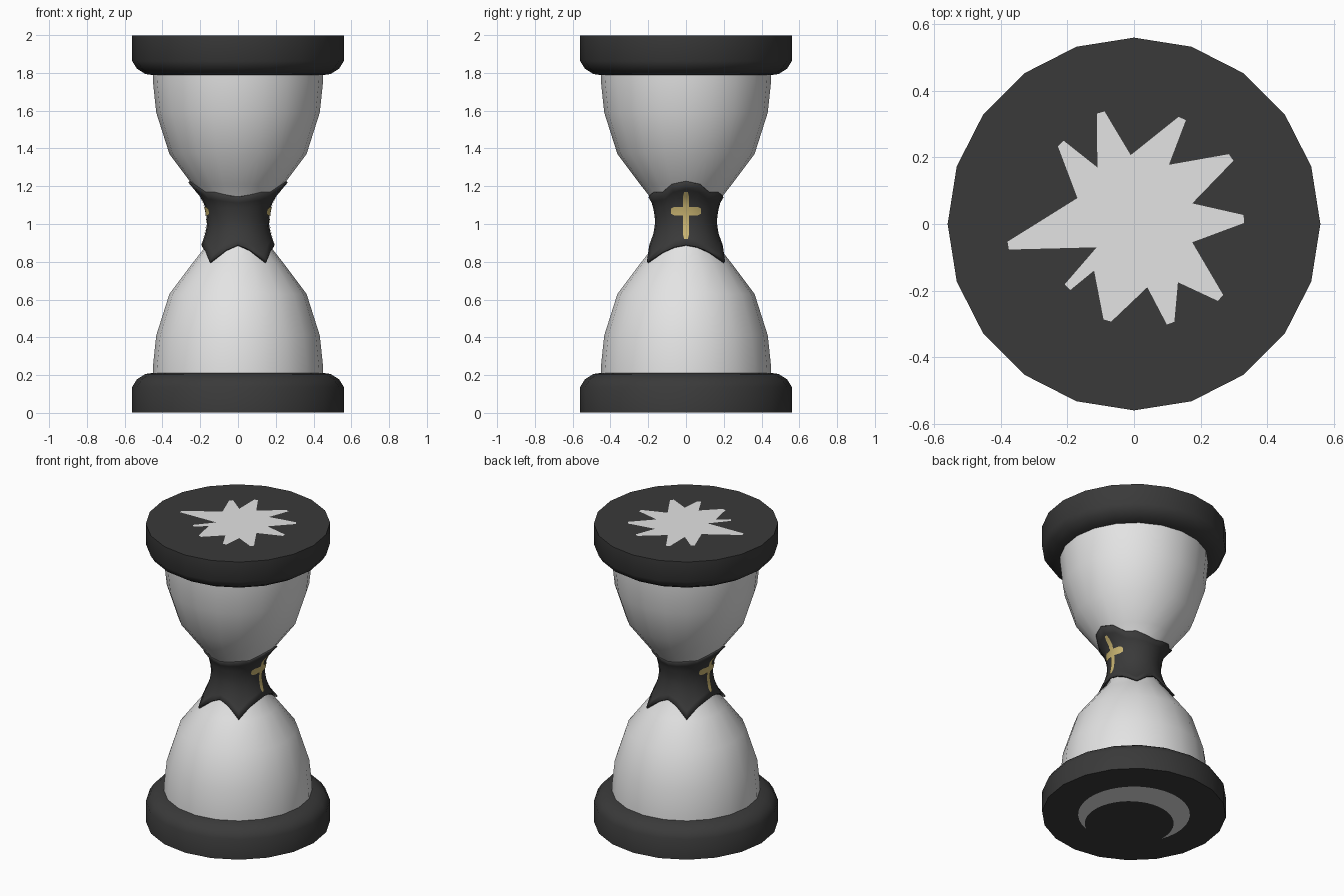
import bpy, math
from math import sin, cos, pi, radians
from mathutils import Vector

if "Cube" in bpy.data.objects:
    bpy.data.objects.remove(bpy.data.objects["Cube"])

SIDES = 20


def material(name, rgb):
    m = bpy.data.materials.new(name)
    m.diffuse_color = (*rgb, 1)
    m.use_nodes = True
    m.node_tree.nodes["Principled BSDF"].inputs["Base Color"].default_value = m.diffuse_color
    return m


DARK = material("charcoal", (0.042, 0.042, 0.042))
PALE = material("pale_grey", (0.77, 0.77, 0.77))
GOLD = material("gold", (0.60, 0.47, 0.17))


def make(name, verts, faces, mat, smooth=40):
    me = bpy.data.meshes.new(name)
    me.from_pydata(verts, [], faces)
    me.materials.append(mat)
    ob = bpy.data.objects.new(name, me)
    bpy.context.collection.objects.link(ob)
    if smooth:
        bpy.ops.object.select_all(action='DESELECT')
        ob.select_set(True)
        bpy.context.view_layer.objects.active = ob
        bpy.ops.object.shade_smooth_by_angle(angle=radians(smooth))
    return ob


def ring_faces(rows, n=SIDES):
    return [(r * n + i, r * n + (i + 1) % n, (r + 1) * n + (i + 1) % n, (r + 1) * n + i)
            for r in range(rows - 1) for i in range(n)]


def lathe(name, profile, mat):
    """Revolve (radius, z) points listed from low to high, with closed ends."""
    verts = [(r * cos(2 * pi * i / SIDES), r * sin(2 * pi * i / SIDES), z)
             for r, z in profile for i in range(SIDES)]
    faces = ring_faces(len(profile))
    faces.append(tuple(reversed(range(SIDES))))
    faces.append(tuple(range(len(verts) - SIDES, len(verts))))
    return make(name, verts, faces, mat)


def interp(table, x):
    for (x0, y0), (x1, y1) in zip(table, table[1:]):
        if x <= x1:
            return y0 + (y1 - y0) * (x - x0) / (x1 - x0)
    return table[-1][1]


# End caps with a rounded inner rim
cap = [(0.56, 0.002), (0.56, 0.138), (0.535, 0.178), (0.49, 0.206), (0.43, 0.215)]
lathe("bottom_cap", cap, DARK)
lathe("top_cap", [(r, 2 - z) for r, z in reversed(cap)], DARK)

# Glass body, mirrored about the waist
half = [(0.452, 0.19), (0.45, 0.25), (0.433, 0.41), (0.363, 0.63),
        (0.243, 0.79), (0.18, 0.87), (0.14, 0.94)]
lathe("glass_body", half + [(0.13, 1.0)] + [(r, 2 - z) for r, z in reversed(half)], PALE)

# Waist band: scalloped edges given by the angle away from the x axis
band_r = [(0.80, 0.256), (0.84, 0.222), (0.89, 0.194), (0.95, 0.172), (1.01, 0.163),
          (1.07, 0.170), (1.12, 0.184), (1.16, 0.212), (1.22, 0.264)]
top_edge = [(0, 1.22), (18, 1.205), (36, 1.165), (54, 1.165), (72, 1.15), (90, 1.14)]
low_edge = [(0, 0.89), (18, 0.88), (36, 0.855), (54, 0.80), (72, 0.865), (90, 0.89)]
ROWS = 10
verts = []
for k in range(ROWS):
    for i in range(SIDES):
        a = 360 * i / SIDES
        fold = min(a % 180, 180 - a % 180)
        lo, hi = interp(low_edge, fold), interp(top_edge, fold)
        z = lo + (hi - lo) * k / (ROWS - 1)
        r = interp(band_r, z)
        verts.append((r * cos(radians(a)), r * sin(radians(a)), z))
band = make("waist_band", verts, ring_faces(ROWS), DARK, 60)
sol = band.modifiers.new("thickness", 'SOLIDIFY')
sol.thickness = 0.012
sol.offset = -1


# Gold crosses wrapped on the band, one on each side
def cross(name, side):
    verts, faces = [], []

    def strip(n, point):
        """point(t, s): t runs along the bar, s is -1..1 across it."""
        base = len(verts)
        for j in range(n + 1):
            for s in (-1, 0, 1):
                y, z = point(j / n, s)
                r = interp(band_r, z) + 0.004
                verts.append((side * math.sqrt(r * r - y * y), side * y, z))
        for j in range(n):
            for c in (0, 1):
                a = base + j * 3 + c
                faces.append((a, a + 1, a + 4, a + 3))

    def taper(t, w):
        return w * (0.6 if t in (0, 1) else 1)

    strip(10, lambda t, s: (-s * taper(t, 0.016), 0.92 + 0.25 * t))
    strip(10, lambda t, s: (-0.08 + 0.16 * t, 1.068 + s * taper(t, 0.022)))
    make(name, verts, faces, GOLD)


cross("cross_right", 1)
cross("cross_left", -1)

# Sunburst on the top: blunt ray tips alternating with valleys
tips = [(-.10, .335), (.145, .317), (.292, .20), (.33, .015), (.26, -.222), (.11, -.298),
        (-.08, -.29), (-.20, -.19), (-.378, -.065), (-.22, .242)]
valleys = [(-.01, .207), (.105, .178), (.175, .062), (.175, -.055), (.132, -.175),
           (.04, -.19), (-.12, -.14), (-.112, -.07), (-.17, .078), (-.11, .17)]
outline = []
for t, v in zip(tips, valleys):
    side = Vector((t[1], -t[0])).normalized() * 0.012
    outline += [Vector(t) - side, Vector(t) + side, Vector(v)]
n = len(outline)
verts = [(0, 0, 2)] + [(p.x, p.y, 2) for p in outline]
make("sunburst", verts, [(0, 1 + (i + 1) % n, 1 + i) for i in range(n)], PALE, 0)

# Crescent under the base: an outer arc joined to an offset inner arc
R, r, d, axis = 0.34, 0.27, 0.112, radians(250)
a_out = math.acos((R * R - r * r + d * d) / (2 * R * d))
a_in = math.atan2(R * sin(a_out), R * cos(a_out) - d)
N = 28
verts = []
for j in range(N + 1):
    t = j / N
    for rad, off, a0 in ((R, 0, a_out), (r, d, a_in)):
        a = axis + a0 + (2 * pi - 2 * a0) * t
        u = rad * cos(a) + off * cos(axis)
        v = rad * sin(a) + off * sin(axis)
        verts.append(((v - u) / 2 ** 0.5, (v + u) / 2 ** 0.5, 0))
make("crescent", verts, [(2 * j, 2 * j + 2, 2 * j + 3, 2 * j + 1) for j in range(N)], PALE, 0)
# Make both plates face outward
for name, sign in (("sunburst", 1), ("crescent", -1)):
    me = bpy.data.objects[name].data
    if me.polygons[N // 2].normal.z * sign < 0:
        me.flip_normals()
